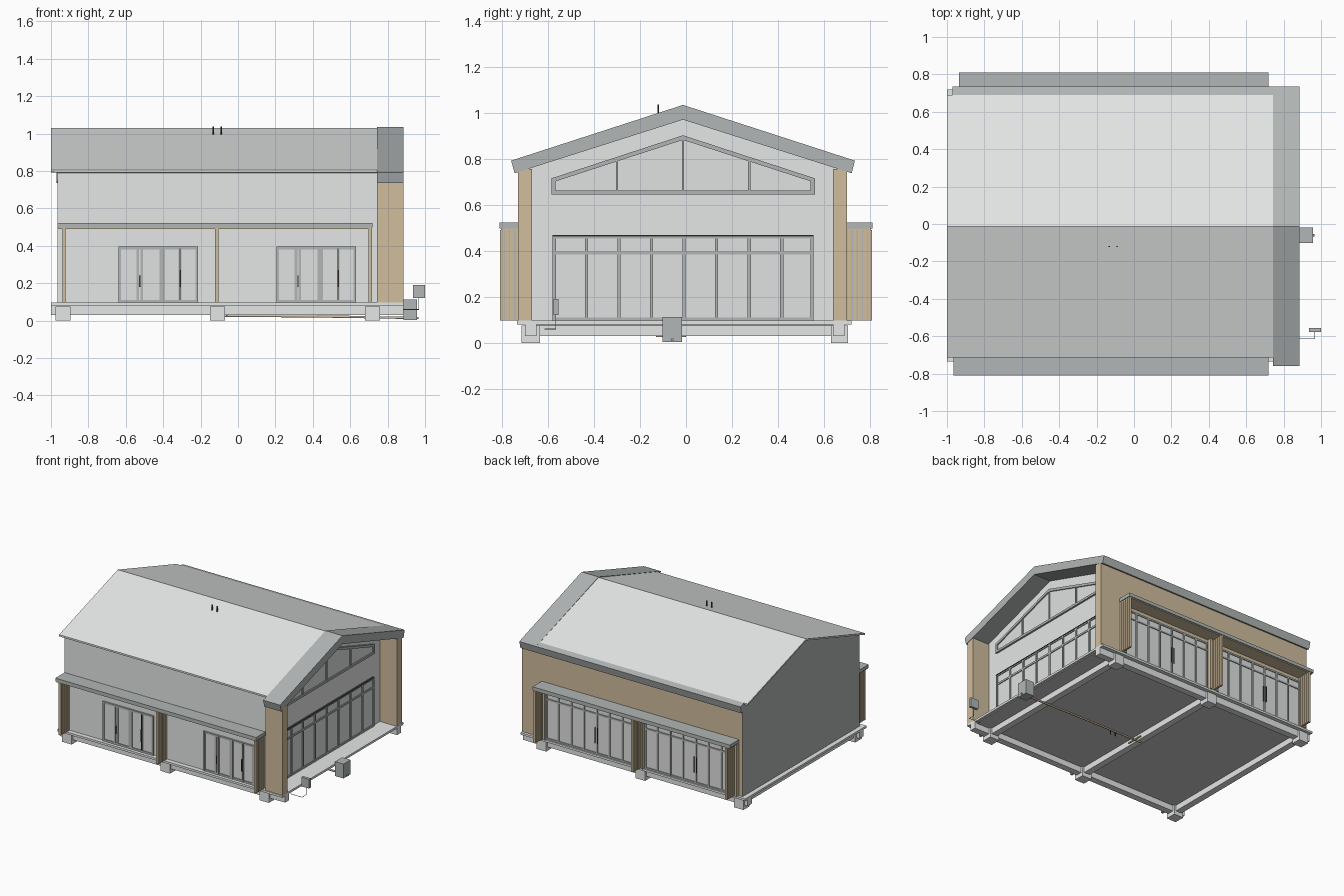
import bpy, bmesh
from mathutils import Vector

cube = bpy.data.objects.get("Cube")
if cube:
    bpy.data.objects.remove(cube, do_unlink=True)


def material(name, r, g, b):
    m = bpy.data.materials.new(name)
    m.use_nodes = True
    m.diffuse_color = (r, g, b, 1)
    m.node_tree.nodes["Principled BSDF"].inputs["Base Color"].default_value = (r, g, b, 1)
    return m


LIGHT = material("light grey", 0.80, 0.82, 0.81)
GLASS = material("pale glass", 0.74, 0.76, 0.75)
GREY = material("mid grey", 0.44, 0.47, 0.465)
TAN = material("tan timber", 0.63, 0.51, 0.34)
FLOOR = material("floor grey", 0.60, 0.60, 0.60)
BLACK = material("near black", 0.05, 0.05, 0.05)


def finish(name, bm, mats):
    bmesh.ops.recalc_face_normals(bm, faces=bm.faces)
    mesh = bpy.data.meshes.new(name)
    bm.to_mesh(mesh)
    bm.free()
    for m in mats:
        mesh.materials.append(m)
    ob = bpy.data.objects.new(name, mesh)
    bpy.context.collection.objects.link(ob)
    return ob


def boxes(name, mat, items):
    """One object from (x0, x1, y0, y1, z0, z1) boxes."""
    bm = bmesh.new()
    for x0, x1, y0, y1, z0, z1 in items:
        vs = bmesh.ops.create_cube(bm, size=1)["verts"]
        for v in vs:
            v.co = Vector((x0 if v.co.x < 0 else x1,
                           y0 if v.co.y < 0 else y1,
                           z0 if v.co.z < 0 else z1))
    return finish(name, bm, [mat])


def prism(name, mats, profile, x0, x1):
    """Extrude a (y, z) profile along x."""
    bm = bmesh.new()
    f = bm.faces.new([bm.verts.new((x0, y, z)) for y, z in profile])
    ext = bmesh.ops.extrude_face_region(bm, geom=[f])["geom"]
    bmesh.ops.translate(bm, vec=(x1 - x0, 0, 0),
                        verts=[g for g in ext if isinstance(g, bmesh.types.BMVert)])
    return finish(name, bm, mats)


def rod(name, mat, points, radius):
    cu = bpy.data.curves.new(name, "CURVE")
    cu.dimensions = "3D"
    cu.bevel_depth = radius
    cu.bevel_resolution = 1
    cu.use_fill_caps = True
    sp = cu.splines.new("POLY")
    sp.points.add(len(points) - 1)
    for p, co in zip(sp.points, points):
        p.co = (*co, 1)
    cu.materials.append(mat)
    ob = bpy.data.objects.new(name, cu)
    bpy.context.collection.objects.link(ob)


RIDGE = -0.013
SLOPE = 0.32
PORCH = 0.743  # gable wall plane
END = 0.885    # outer end of the porch


def roof_z(y, drop=0.0):
    return 1.03 - drop - SLOPE * abs(y - RIDGE)


# Main body, coloured by the direction each wall faces
W = 0.70
body = prism("house_body", [LIGHT, TAN, GREY],
             [(-W, 0.095), (W, 0.095), (W, roof_z(W, 0.02)),
              (RIDGE, 1.01), (-W, roof_z(-W, 0.02))], -0.965, PORCH)
for p in body.data.polygons:
    if p.normal.y > 0.9:
        p.material_index = 1
    elif p.normal.x < -0.9:
        p.material_index = 2

# Main roof sheet
prism("main_roof", [LIGHT],
      [(-0.715, roof_z(-0.715)), (RIDGE, 1.03), (0.69, roof_z(0.69)),
       (0.69, roof_z(0.69, 0.012)), (RIDGE, 1.018), (-0.715, roof_z(-0.715, 0.012))],
      -1.0, PORCH)
boxes("front_drip_edge", BLACK, [(-0.98, PORCH, -0.714, -0.70, 0.792, 0.799)])

# Deep gable roof frame and the fascia along the back eave
prism("gable_roof_frame", [GREY],
      [(-0.76, 0.792), (RIDGE, 1.034), (0.734, 0.792), (0.72, 0.737),
       (RIDGE, 0.97), (-0.745, 0.737)], PORCH, END)
prism("back_fascia", [GREY],
      [(0.69, roof_z(0.69)), (0.734, 0.792), (0.72, 0.737), (0.69, 0.747)], -0.97, PORCH)

# Timber side walls of the gable porch
boxes("porch_side_walls", TAN, [(PORCH, END - 0.001, -0.73, -0.67, 0.095, 0.755),
                                (PORCH, END - 0.001, 0.64, 0.70, 0.095, 0.755)])

# Floor, base frame and feet
boxes("floor_slab", LIGHT, [(-1.0, END, -0.735, 0.72, 0.08, 0.096)])
boxes("floor_underside", FLOOR, [(-0.94, END - 0.015, -0.66, 0.65, 0.074, 0.081)])
frames = [(-0.96, -0.91), (-0.135, -0.085), (0.695, 0.745)]
beams = [(a, b, -0.68, 0.67, 0.03, 0.08) for a, b in frames]
beams += [(-1.0, END, -0.70, -0.65, 0.03, 0.08), (-1.0, END, 0.64, 0.69, 0.03, 0.08)]
boxes("base_beams", LIGHT, beams)
feet = []
for a, b in frames:
    for y0, y1 in [(-0.715, -0.635), (0.63, 0.705)]:
        feet.append((a - 0.015, b + 0.015, y0, y1, 0.0, 0.075))
boxes("feet", LIGHT, feet)


def window(name, wall, side, u0, u1, z0, z1, posts, rails=(), t=0.014):
    """Glazed panel on a wall: side is '-y', '+y' or '+x'."""
    s = -1 if side[0] == "-" else 1

    def place(a, b, c, d, depth):
        n0, n1 = sorted((wall, wall + s * depth))
        return (n0, n1, a, b, c, d) if side[1] == "x" else (a, b, n0, n1, c, d)

    boxes(name + "_glass", GLASS, [place(u0, u1, z0, z1, 0.005)])
    bars = [place(p - t / 2, p + t / 2, z0, z1, 0.012) for p in [u0 + t / 2, u1 - t / 2, *posts]]
    bars += [place(u0, u1, r - t / 2, r + t / 2, 0.011) for r in [z0 + t / 2, z1 - t / 2, *rails]]
    boxes(name + "_frame", GREY, bars)


# Gable glazing: lower window wall
window("gable_lower_window", PORCH, "+x", -0.58, 0.555, 0.096, 0.468,
       [-0.433 + 0.1415 * i for i in range(7)], [0.392])
boxes("gable_window_head", BLACK, [(PORCH, PORCH + 0.014, -0.58, 0.555, 0.463, 0.469)])

# Gable glazing: upper window following the roof
outer = [(-0.585, 0.645), (0.56, 0.645), (0.56, 0.715), (RIDGE, 0.902), (-0.585, 0.715)]
inner = [(-0.567, 0.662), (0.542, 0.662), (0.542, 0.702), (RIDGE, 0.882), (-0.567, 0.702)]
prism("gable_upper_glass", [GLASS], inner, PORCH, PORCH + 0.005)
bm = bmesh.new()
front, back = PORCH + 0.014, PORCH
rings = [[bm.verts.new((x, y, z)) for y, z in pts]
         for x, pts in [(back, outer), (front, outer), (front, inner), (back, inner)]]
for r0, r1 in zip(rings, rings[1:] + rings[:1]):
    for i in range(5):
        j = (i + 1) % 5
        bm.faces.new((r0[i], r0[j], r1[j], r1[i]))
finish("gable_upper_frame", bm, [GREY])
boxes("gable_upper_mullions", GREY,
      [(back, front - 0.002, y - 0.005, y + 0.005, 0.65, 0.89 - SLOPE * abs(y - RIDGE))
       for y in (-0.30, RIDGE, 0.275)])

# Front doors: a fixed double window beside a double door
for i, x in enumerate((-0.64, 0.205)):
    window(f"front_side_window_{i}", -W, "-y", x, x + 0.235, 0.096, 0.395,
           [x + 0.105, x + 0.125])
    window(f"front_door_{i}", -W, "-y", x + 0.235, x + 0.427, 0.096, 0.395, [x + 0.33])
    boxes(f"front_door_trim_{i}", BLACK,
          [(x + 0.328, x + 0.332, -W - 0.015, -W - 0.01, 0.11, 0.385),
           (x + 0.326, x + 0.334, -W - 0.022, -W - 0.01, 0.18, 0.27),
           (x + 0.112, x + 0.118, -W - 0.018, -W - 0.01, 0.18, 0.24)])

# Back glazing in two bays
for i, (a, b) in enumerate([(-0.90, -0.15), (-0.07, 0.68)]):
    step = (b - a) / 7
    window(f"back_window_{i}", W, "+y", a, b, 0.096, 0.46,
           [a + step * k for k in range(1, 7)], [0.40], 0.012)
    boxes(f"back_door_handle_{i}", BLACK,
          [(a + step * 3 + o, a + step * 3 + o + 0.003, W + 0.01, W + 0.02, 0.18, 0.30)
           for o in (-0.012, 0.009)])

# Canopies on slatted timber screens, front and back
for side, s, left in (("front", -1, -0.965), ("back", 1, -0.935)):
    y0, y1 = sorted((s * 0.69, s * 0.811))
    boxes(side + "_canopy", GREY, [(left, 0.72, y0, y1, 0.497, 0.522)])
    boxes(side + "_canopy_soffit", TAN, [(left + 0.006, 0.714, y0 + 0.006, y1 - 0.006, 0.490, 0.498)])
    slats, cores = [], []
    for x in (left + 0.035, -0.113, 0.708):
        for k in range(5):
            y = s * (0.712 + 0.022 * k)
            slats.append((x - 0.009, x + 0.009, y - 0.008, y + 0.008, 0.096, 0.491))
        ya, yb = sorted((s * W, s * 0.795))
        cores.append((x - 0.004, x + 0.004, ya, yb, 0.096, 0.491))
    if s > 0:
        # Extra battens flank the back screens
        for x in (-0.925, -0.14, -0.085, 0.685):
            slats.append((x - 0.008, x + 0.008, 0.70, 0.73, 0.096, 0.491))
    boxes(side + "_screen_slats", TAN, slats)
    boxes(side + "_screen_cores", GREY, cores)

# Service boxes, pipes and roof vents
boxes("service_box", GREY, [(END, 0.957, -0.102, -0.018, 0.004, 0.113)])
boxes("meter_box", GREY, [(0.935, 1.0, -0.577, -0.555, 0.12, 0.19)])
rod("meter_cable", GREY, [(0.967, -0.566, 0.12), (0.967, -0.566, 0.06),
                          (0.967, -0.613, 0.06), (0.87, -0.613, 0.06)], 0.002)
rod("drain_pipe", TAN, [(-0.11, -0.06, 0.026), (0.4, -0.06, 0.023), (0.965, -0.06, 0.014)], 0.007)
rod("drain_branch", TAN, [(-0.06, -0.13, 0.03), (-0.06, 0.0, 0.03)], 0.006)
for i, x in enumerate((-0.132, -0.09)):
    rod(f"roof_vent_{i}", BLACK, [(x, -0.12, 0.98), (x, -0.12, 1.037)], 0.004)
    rod(f"floor_pipe_{i}", BLACK, [(x + 0.2, -0.12, 0.078), (x + 0.2, -0.12, 0.035)], 0.004)
